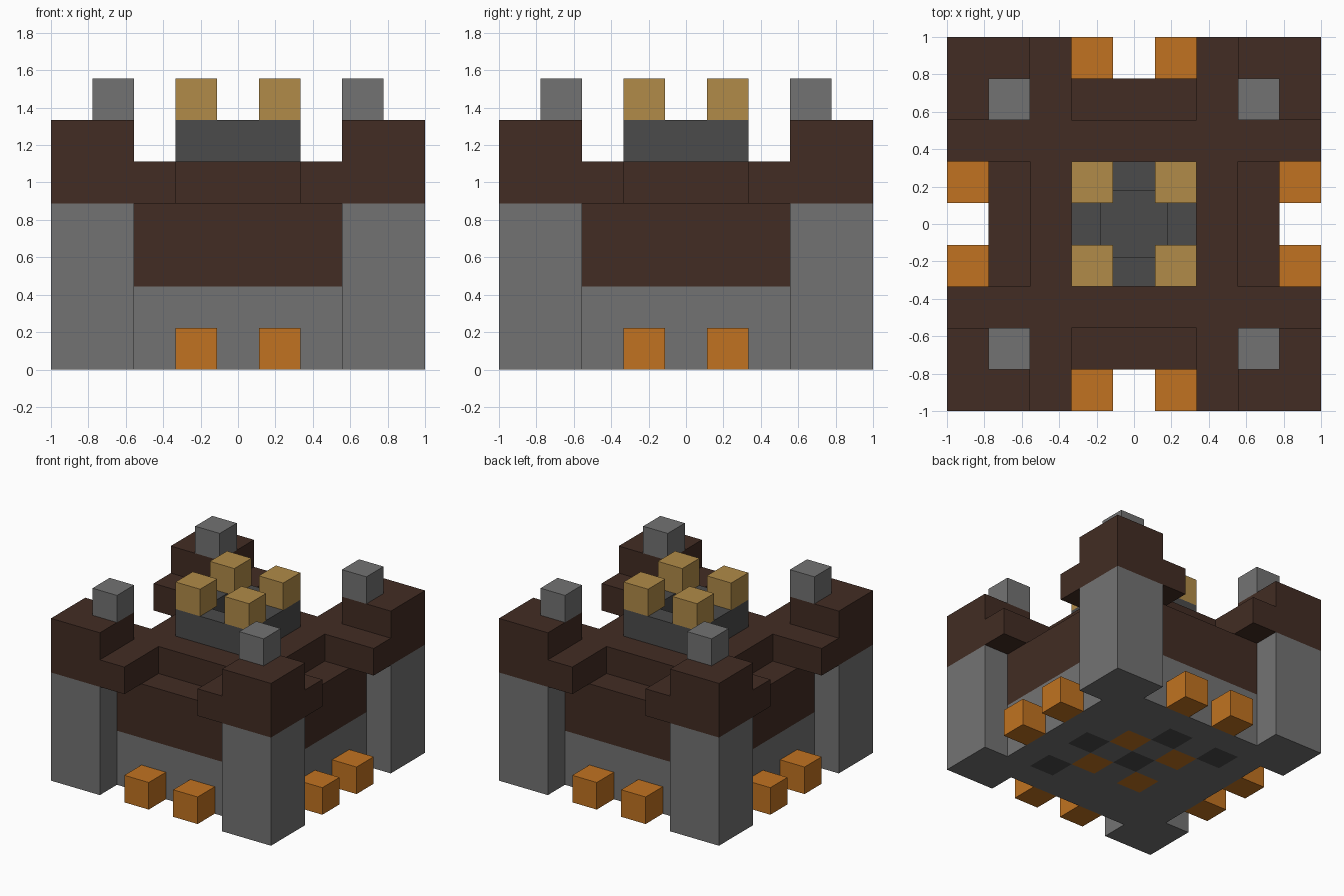
import bpy
import bmesh
from mathutils import Matrix, Vector

U = 2 / 9  # side of one building block

old = bpy.data.objects.get("Cube")
if old:
    bpy.data.objects.remove(old, do_unlink=True)


def material(name, rgb):
    m = bpy.data.materials.new(name)
    m.use_nodes = True
    m.diffuse_color = (*rgb, 1)
    m.node_tree.nodes["Principled BSDF"].inputs["Base Color"].default_value = (*rgb, 1)
    return m


stone = material("grey_stone", (0.171, 0.171, 0.171))
dark = material("dark_stone", (0.07, 0.07, 0.07))
brown = material("brown_brick", (0.0545, 0.0252, 0.0168))
orange = material("orange", (0.533, 0.171, 0.015))
tan = material("tan", (0.44, 0.258, 0.065))


def add_box(bm, lo, hi):
    lo, hi = Vector(lo) * U, Vector(hi) * U
    mat = Matrix.Translation((lo + hi) / 2) @ Matrix.Diagonal((*(hi - lo), 1))
    return bmesh.ops.create_cube(bm, size=1, matrix=mat)["verts"]


def finish(bm, name, *mats):
    mesh = bpy.data.meshes.new(name)
    bm.to_mesh(mesh)
    bm.free()
    for m in mats:
        mesh.materials.append(m)
    ob = bpy.data.objects.new(name, mesh)
    bpy.context.collection.objects.link(ob)
    return ob


def box(name, lo, hi, mat):
    bm = bmesh.new()
    add_box(bm, lo, hi)
    return finish(bm, name, mat)


def centred(name, half, z0, z1, mat):
    return box(name, (-half, -half, z0), (half, half, z1), mat)


# Lower wall, with a floor of coloured tiles underneath
bm = bmesh.new()
add_box(bm, (-3.5, -3.5, 0), (3.5, 3.5, 2))
bottom = [f for f in bm.faces if f.normal.z < -0.5 or f.calc_center_median().z < 0.01]
bmesh.ops.delete(bm, geom=bottom, context="FACES_ONLY")
grid = bmesh.ops.create_grid(bm, x_segments=7, y_segments=7, size=3.5 * U)
tiles = {f for v in grid["verts"] for f in v.link_faces}
bmesh.ops.reverse_faces(bm, faces=list(tiles))
dark_tiles = {(0, 0), (-2, 2), (0, 2), (2, 0), (2, -2)}
for f in tiles:
    c = f.calc_center_median() / U
    cell = (round(c.x), round(c.y))
    if cell in dark_tiles:
        f.material_index = 1
    elif abs(cell[0]) == 1 and abs(cell[1]) == 1:
        f.material_index = 2
finish(bm, "lower_wall", stone, dark, orange)

# Upper wall and roof terrace
centred("upper_wall", 3.5, 2, 4, brown)
centred("roof_terrace", 2.5, 4, 5, brown)

# Central keep with a sunken square in its top
bm = bmesh.new()
add_box(bm, (-1.5, -1.5, 5), (1.5, 1.5, 6))
bm.normal_update()
top = [f for f in bm.faces if f.normal.z > 0.5]
bmesh.ops.inset_region(bm, faces=top, thickness=U)
pit = bmesh.ops.extrude_face_region(bm, geom=top)["geom"]
bmesh.ops.delete(bm, geom=top, context="FACES_ONLY")
bmesh.ops.translate(bm, vec=(0, 0, -0.95 * U),
                    verts=[g for g in pit if isinstance(g, bmesh.types.BMVert)])
bmesh.ops.recalc_face_normals(bm, faces=bm.faces)
finish(bm, "keep", dark)


def mirrored(name, lo, hi, mat):
    """One box repeated in the four quadrants."""
    for sx, side in ((1, "left"), (-1, "right")):
        for sy, end in ((-1, "front"), (1, "back")):
            xs = sorted((lo[0] * sx, hi[0] * sx))
            ys = sorted((lo[1] * sy, hi[1] * sy))
            box(f"{name}_{end}_{side}", (xs[0], ys[0], lo[2]), (xs[1], ys[1], hi[2]), mat)


# Corner towers with their caps and finials
mirrored("tower", (2.5, 2.5, 0), (4.5, 4.5, 4), stone)
mirrored("tower_cap", (2.5, 2.5, 4), (4.5, 4.5, 6), brown)
mirrored("tower_finial", (2.5, 2.5, 6), (3.5, 3.5, 7), stone)

# Overhanging blocks beside each tower
mirrored("overhang", (1.5, 2.5, 4), (2.5, 4.5, 5), brown)
mirrored("side_overhang", (2.5, 1.5, 4), (4.5, 2.5, 5), brown)

# Keep battlements and lamps at the foot of the walls
mirrored("battlement", (0.5, 0.5, 6), (1.5, 1.5, 7), tan)
mirrored("lamp", (0.5, 3.5, 0), (1.5, 4.5, 1), orange)
mirrored("side_lamp", (3.5, 0.5, 0), (4.5, 1.5, 1), orange)
